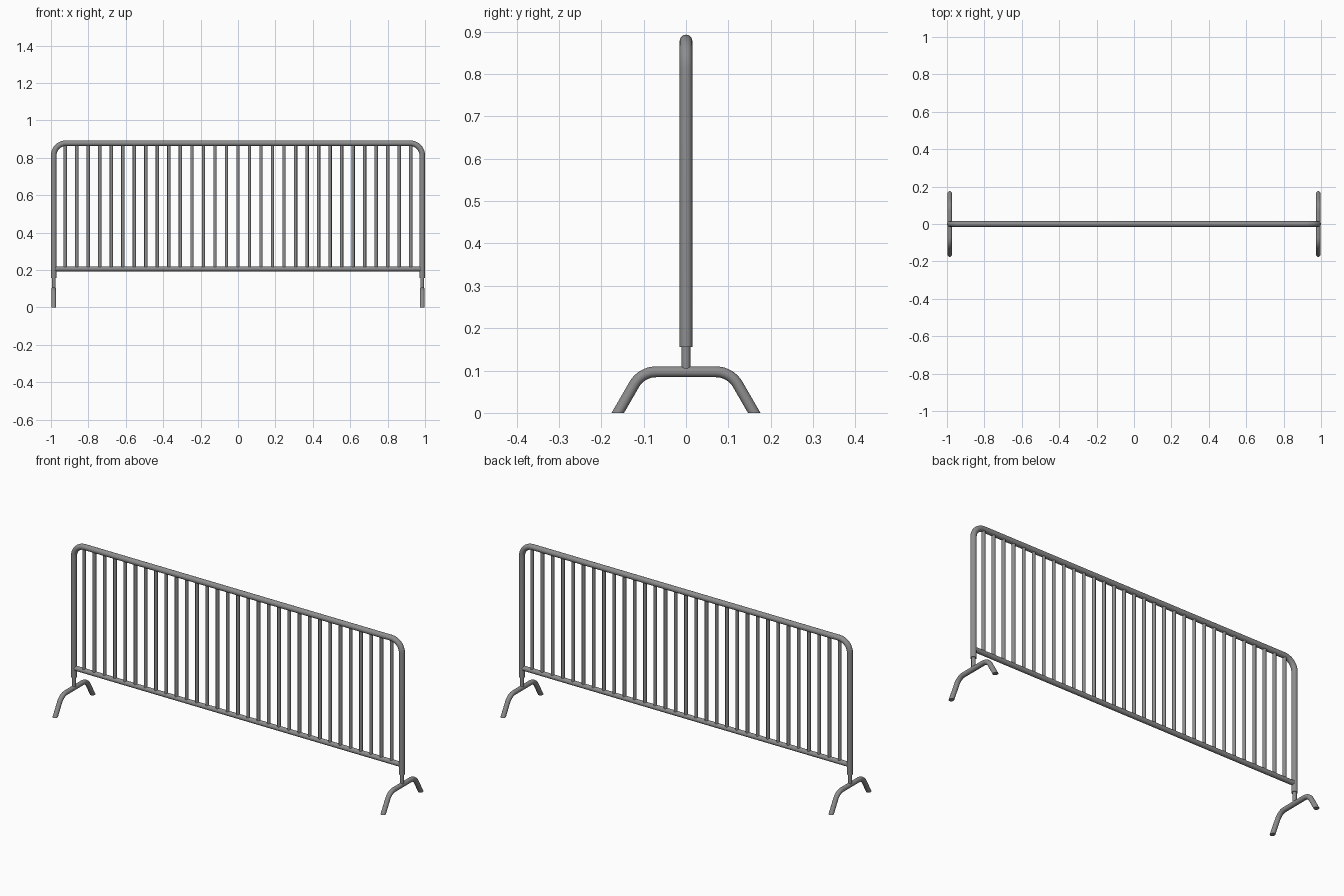
import bpy, bmesh, math
from mathutils import Vector

if "Cube" in bpy.data.objects:
    bpy.data.objects.remove(bpy.data.objects["Cube"])

steel = bpy.data.materials.new("grey steel")
steel.diffuse_color = (0.27, 0.27, 0.27, 1)
steel.use_nodes = True
steel.node_tree.nodes["Principled BSDF"].inputs["Base Color"].default_value = steel.diffuse_color


def rounded(points, radius, steps=10):
    """Polyline with its inner corners replaced by arcs."""
    pts = [Vector(p) for p in points]
    out = [pts[0]]
    for a, b, c in zip(pts, pts[1:], pts[2:]):
        u, v = (a - b).normalized(), (c - b).normalized()
        half = u.angle(v) / 2
        centre = b + (u + v).normalized() * (radius / math.sin(half))
        p0 = b + u * (radius / math.tan(half)) - centre
        p1 = b + v * (radius / math.tan(half)) - centre
        out += [centre + p0.slerp(p1, i / steps) * radius / p0.slerp(p1, i / steps).length
                for i in range(steps + 1)]
    return out + [pts[-1]]


def tube(name, path, radius, normal, sides=16, floor_cut=False):
    """Round tube swept along a flat path; floor_cut trims both ends level at z = 0."""
    path, normal = [Vector(p) for p in path], Vector(normal)
    bm = bmesh.new()
    rings = []
    last = len(path) - 1
    for i, p in enumerate(path):
        t = (path[min(i + 1, last)] - path[max(i - 1, 0)]).normalized()
        side = t.cross(normal)
        ring = []
        for k in range(sides):
            a = 2 * math.pi * k / sides
            co = p + (side * math.cos(a) + normal * math.sin(a)) * radius
            if floor_cut and i in (0, last):
                co -= t * (co.z / t.z)
            ring.append(bm.verts.new(co))
        rings.append(ring)
    for r, s in zip(rings, rings[1:]):
        for k in range(sides):
            j = (k + 1) % sides
            bm.faces.new((r[k], r[j], s[j], s[k]))
    bm.faces.new(rings[0])
    bm.faces.new(rings[-1])
    bmesh.ops.recalc_face_normals(bm, faces=bm.faces)
    mesh = bpy.data.meshes.new(name)
    bm.to_mesh(mesh)
    bm.free()
    mesh.materials.append(steel)
    obj = bpy.data.objects.new(name, mesh)
    bpy.context.collection.objects.link(obj)
    bpy.ops.object.select_all(action='DESELECT')
    obj.select_set(True)
    bpy.context.view_layer.objects.active = obj
    bpy.ops.object.shade_smooth_by_angle(angle=math.radians(40))
    return obj


X, TOP, RAIL = 0.985, 0.878, 0.206

# outer frame: posts and top rail bent from one tube
tube("outer_frame", rounded([(-X, 0, 0.156), (-X, 0, TOP), (X, 0, TOP), (X, 0, 0.156)], 0.065),
     0.015, (0, 1, 0), 20)

# lower rail
tube("lower_rail", [(-X, 0, RAIL), (X, 0, RAIL)], 0.013, (0, 1, 0))

# upright bars
for i in range(1, 32):
    x = -X + 2 * X * i / 32
    tube(f"bar_{i}", [(x, 0, RAIL), (x, 0, TOP)], 0.009, (0, 1, 0), 12)

# pins and bent feet
for s, label in ((-1, "left"), (1, "right")):
    tube(f"{label}_pin", [(s * X, 0, 0.097), (s * X, 0, 0.17)], 0.0105, (0, 1, 0))
    tube(f"{label}_foot",
         rounded([(s * X, -0.161, 0), (s * X, -0.105, 0.097), (s * X, 0.105, 0.097), (s * X, 0.161, 0)], 0.06),
         0.0128, (1, 0, 0), floor_cut=True)
